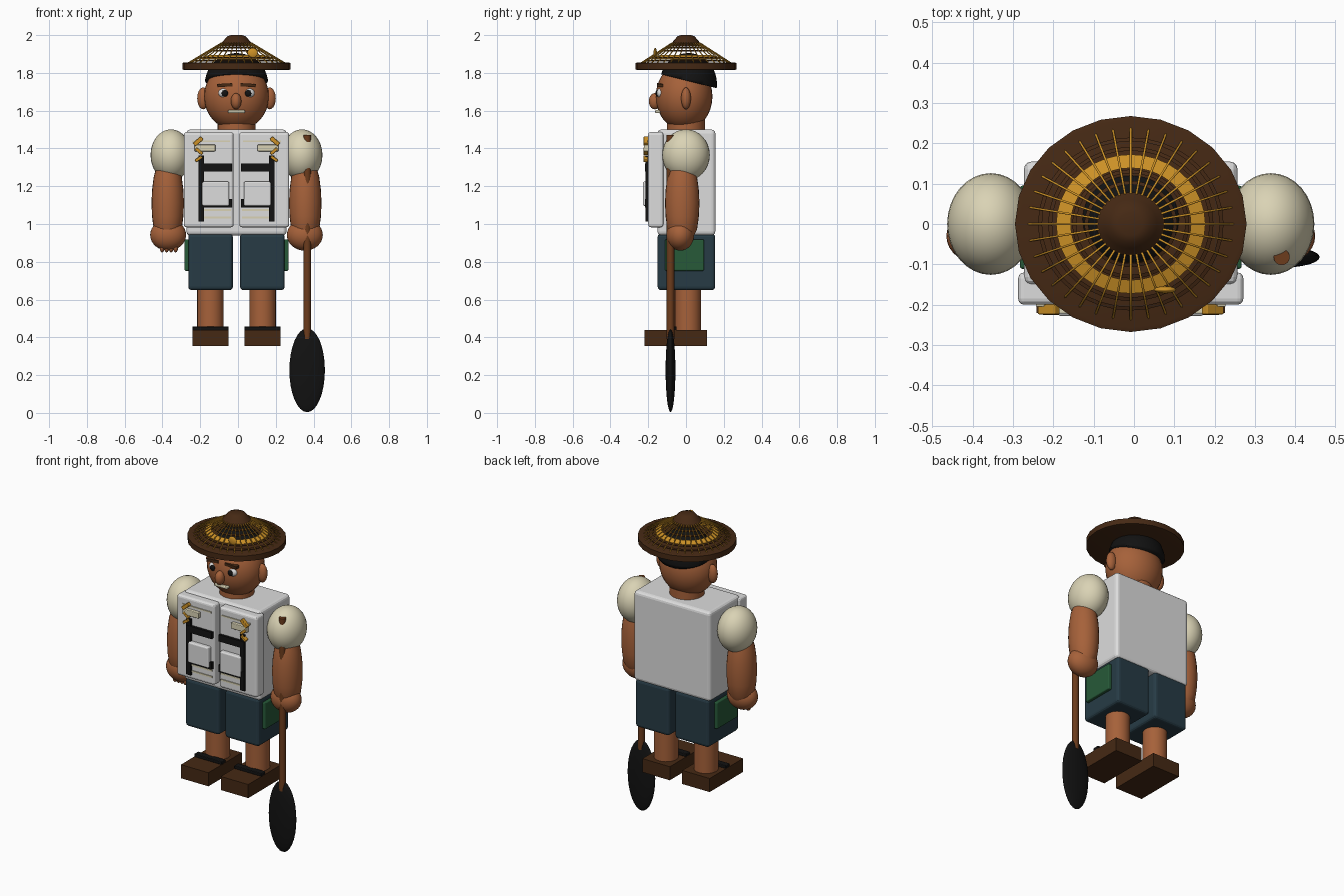
import bpy, bmesh, math
from mathutils import Vector, Matrix, Euler

cube = bpy.data.objects.get("Cube")
if cube:
    bpy.data.objects.remove(cube, do_unlink=True)

CX = -0.008  # centre line of the figure


def material(name, r, g, b):
    m = bpy.data.materials.new(name)
    m.use_nodes = True
    m.diffuse_color = (r, g, b, 1)
    bsdf = m.node_tree.nodes["Principled BSDF"]
    bsdf.inputs["Base Color"].default_value = (r, g, b, 1)
    bsdf.inputs["Roughness"].default_value = 0.8
    return m


skin = material("skin", 0.38, 0.12, 0.042)
white = material("white cloth", 0.72, 0.72, 0.72)
cream = material("cream cloth", 0.7, 0.65, 0.46)
navy = material("dark blue cloth", 0.02, 0.044, 0.06)
green = material("green cloth", 0.02, 0.1, 0.04)
brown = material("dark brown", 0.06, 0.022, 0.007)
wood = material("wood", 0.15, 0.045, 0.012)
gold = material("gold straw", 0.62, 0.29, 0.02)
black = material("black", 0.006, 0.006, 0.006)


def finish(name, bm, mat, smooth=True, bevel=0):
    bmesh.ops.recalc_face_normals(bm, faces=bm.faces)
    for f in bm.faces:
        f.smooth = smooth
    me = bpy.data.meshes.new(name)
    bm.to_mesh(me)
    bm.free()
    me.materials.append(mat)
    ob = bpy.data.objects.new(name, me)
    ob.location.x = CX
    bpy.context.scene.collection.objects.link(ob)
    if bevel:
        mod = ob.modifiers.new("soft edges", "BEVEL")
        mod.width, mod.segments = bevel, 3
    return ob


def box(name, c, size, mat, bevel=0, tilt=0):
    bm = bmesh.new()
    m = Matrix.Translation(c) @ Matrix.Rotation(tilt, 4, "Y") @ Matrix.Diagonal((*size, 1))
    bmesh.ops.create_cube(bm, size=1, matrix=m)
    return finish(name, bm, mat, False, bevel)


def ball(name, c, r, mat, segs=32):
    bm = bmesh.new()
    m = Matrix.Translation(c) @ Matrix.Diagonal((*r, 1))
    bmesh.ops.create_uvsphere(bm, u_segments=segs, v_segments=segs // 2, radius=1, matrix=m)
    return finish(name, bm, mat)


def lathe(name, profile, mat, c=(0, 0), sy=1.0, segs=24, smooth=True, closed=False):
    """Spin (radius, z) points around a vertical axis at c."""
    bm = bmesh.new()
    rings = []
    for r, z in profile:
        rings.append([bm.verts.new((c[0] + r * math.cos(a), c[1] + sy * r * math.sin(a), z))
                      for a in (math.tau * i / segs for i in range(segs))])
    pairs = list(zip(rings, rings[1:]))
    if closed:
        pairs.append((rings[-1], rings[0]))
    else:
        bm.faces.new(rings[0])
        bm.faces.new(rings[-1])
    for a, b in pairs:
        for i in range(segs):
            j = (i + 1) % segs
            bm.faces.new((a[i], a[j], b[j], b[i]))
    ob = finish(name, bm, mat, smooth)
    if smooth:
        bpy.ops.object.select_all(action="DESELECT")
        ob.select_set(True)
        bpy.context.view_layer.objects.active = ob
        bpy.ops.object.shade_smooth_by_angle(angle=math.radians(40))
    return ob


def hoop(name, r, z, w, h, mat):
    pts = [(r - w, z - h), (r + w, z - h), (r + w, z), (r - w, z + h)]
    return lathe(name, pts, mat, sy=HAT_SY, segs=36, smooth=False, closed=True)


# Torso and neck
box("torso", (0, 0.002, 1.22), (0.53, 0.306, 0.56), white, 0.02)
lathe("neck", [(0.1, 1.45), (0.1, 1.56)], skin)

# Head, face and hair
ball("head", (0, -0.01, 1.675), (0.172, 0.15, 0.18), skin)
ball("nose", (-0.002, -0.165, 1.65), (0.028, 0.032, 0.043), skin, 20)
box("mouth", (0, -0.148, 1.595), (0.09, 0.03, 0.016), cream, 0.005)
bm = bmesh.new()
bmesh.ops.create_uvsphere(bm, u_segments=32, v_segments=20, radius=1,
                          matrix=Matrix.Translation((0, 0.012, 1.74)) @ Matrix.Diagonal((0.168, 0.152, 0.165, 1)))
cut = bmesh.ops.bisect_plane(bm, geom=bm.verts[:] + bm.edges[:] + bm.faces[:], plane_co=(0, 0, 1.76),
                             plane_no=(0, 0.25, 1), clear_inner=True)
bmesh.ops.holes_fill(bm, edges=[e for e in bm.edges if e.is_boundary])
finish("hair", bm, black)

# Straw hat: brim, cap, hoops, ribs and ornament
HAT_SY = 0.932
lathe("hat_brim", [(0.275, 1.815), (0.287, 1.818), (0.287, 1.852), (0.275, 1.856)], brown, sy=HAT_SY)
lathe("hat_cap", [(0.085, 1.94), (0.085, 1.955), (0.065, 1.975), (0.05, 1.993), (0.03, 2.0)],
      brown, sy=HAT_SY)


def slope(r):
    return 1.955 - (r - 0.085) * 0.6


hoop("hat_gold_band", 0.167, 1.882, 0.018, 0.012, gold)
for i, r in enumerate((0.11, 0.14, 0.2, 0.225)):
    hoop(f"hat_hoop_{i + 1}", r, slope(r) - 0.006, 0.005, 0.004, brown)
bm = bmesh.new()
r0, r1 = 0.08, 0.263
a = Vector((r0, 0, slope(r0)))
b = Vector((r1, 0, slope(r1)))
aim = (b - a).to_track_quat("Z", "Y").to_matrix().to_4x4()
for i in range(36):
    m = (Matrix.Diagonal((1, HAT_SY, 1, 1)) @ Matrix.Rotation(math.tau * i / 36, 4, "Z")
         @ Matrix.Translation((a + b) / 2) @ aim)
    bmesh.ops.create_cone(bm, cap_ends=True, segments=6, radius1=0.0032, radius2=0.0032,
                          depth=(b - a).length, matrix=m)
finish("hat_ribs", bm, gold)
ball("hat_ornament", (0.085, -0.163, 1.905), (0.028, 0.009, 0.027), gold, 20)

# Paired parts
for s, side in ((1, "left"), (-1, "right")):
    def pbox(part, x, y, z, size, mat, bevel=0, tilt=0):
        return box(f"{side}_{part}", (s * x, y, z), size, mat, bevel, s * tilt)

    def pball(part, x, y, z, r, mat, segs=32):
        return ball(f"{side}_{part}", (s * x, y, z), r, mat, segs)

    # Face
    pball("ear", 0.176, 0, 1.665, (0.032, 0.026, 0.058), skin, 20)
    pball("eye", 0.064, -0.134, 1.693, (0.032, 0.022, 0.026), white, 20)
    pball("pupil", 0.062, -0.152, 1.692, (0.017, 0.01, 0.018), black, 16)
    pbox("eyebrow", 0.062, -0.138, 1.735, (0.08, 0.03, 0.017), brown, 0, 0.06)

    # Arm
    pball("sleeve", 0.347, 0, 1.365, (0.108, 0.126, 0.136), cream)
    lathe(f"{side}_arm", [(0.06, 1.3), (0.074, 1.25), (0.083, 1.18), (0.086, 1.11), (0.083, 1.04),
                          (0.074, 0.97), (0.055, 0.93)], skin, (s * 0.364, -0.02), 1.06)
    pball("hand", 0.362, -0.03, 0.942, (0.095, 0.073, 0.083), skin)

    # Shorts and leg
    pbox("shorts_leg", 0.137, 0.002, 0.8, (0.236, 0.304, 0.3), navy, 0.018)
    pbox("side_pocket", 0.258, -0.008, 0.835, (0.034, 0.206, 0.165), green, 0.006)
    lathe(f"{side}_leg", [(0.07, 0.42), (0.07, 0.68)], skin, (s * 0.138, 0.01))

    # Sandal
    pbox("sandal", 0.138, -0.055, 0.397, (0.19, 0.33, 0.085), brown)
    pbox("sandal_strap", 0.138, -0.07, 0.448, (0.19, 0.04, 0.02), black, 0.004)

    # Vest front with straps, pocket and clasps
    pbox("vest_panel", 0.147, -0.16, 1.235, (0.264, 0.08, 0.505), white, 0.015)
    pbox("vertical_strap", 0.186, -0.204, 1.187, (0.03, 0.02, 0.35), black)
    pbox("upper_strap", 0.11, -0.206, 1.3, (0.172, 0.02, 0.042), black)
    pbox("lower_strap", 0.11, -0.206, 1.11, (0.172, 0.02, 0.045), black)
    pbox("front_pocket", 0.11, -0.21, 1.16, (0.143, 0.036, 0.128), white, 0.008)
    pbox("pocket_flap", 0.167, -0.21, 1.403, (0.11, 0.024, 0.036), cream, 0.004)
    pbox("top_piping", 0.135, -0.2, 1.438, (0.2, 0.01, 0.008), cream)
    for i, z in enumerate((1.035, 1.075)):
        pbox(f"hem_piping_{i + 1}", 0.11, -0.2, z, (0.16, 0.01, 0.01), cream)
    pbox("upper_clasp", 0.203, -0.212, 1.438, (0.055, 0.024, 0.022), gold, 0.003, 0.7)
    pbox("middle_clasp", 0.198, -0.213, 1.385, (0.045, 0.024, 0.016), gold, 0.003, -0.7)
    pbox("lower_clasp", 0.2, -0.213, 1.345, (0.042, 0.024, 0.016), gold, 0.003, 0.6)

# Open fingers of the free hand
for i in range(4):
    ball(f"right_finger_{i + 1}", (-0.322 - 0.024 * i, -0.045, 0.875), (0.013, 0.02, 0.026), skin, 12)

# Paddle
lathe("paddle_shaft", [(0.02, 0.39), (0.02, 1.47)], wood, (0.374, -0.082), segs=16)
ball("paddle_blade", (0.374, -0.082, 0.226), (0.094, 0.026, 0.222), black)
